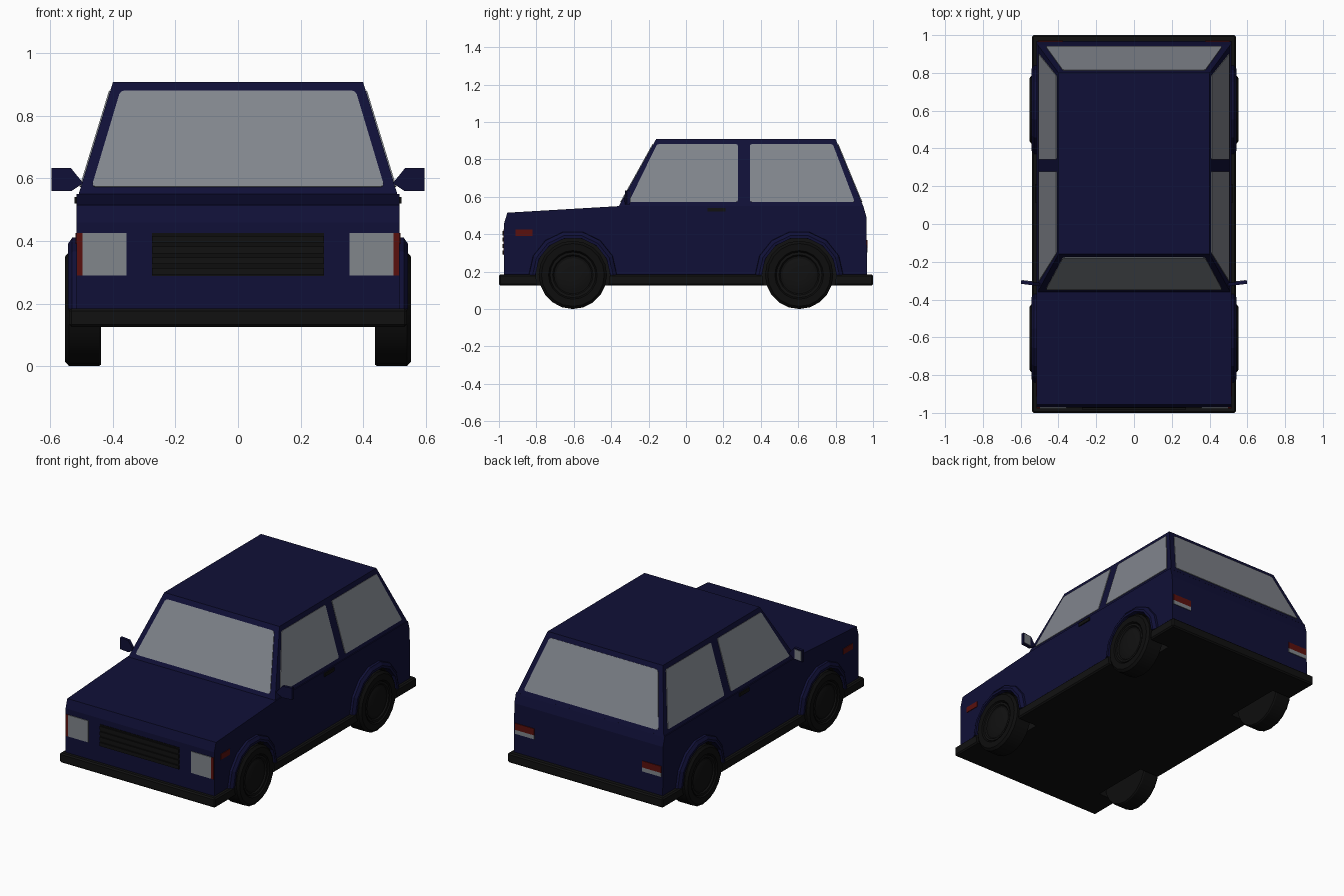
import bpy, bmesh, math
from mathutils import Vector

if "Cube" in bpy.data.objects:
    bpy.data.objects.remove(bpy.data.objects["Cube"])


def material(name, r, g, b):
    m = bpy.data.materials.new(name)
    m.diffuse_color = (r, g, b, 1)
    m.use_nodes = True
    m.node_tree.nodes["Principled BSDF"].inputs["Base Color"].default_value = m.diffuse_color
    return m


BLUE = material("navy paint", 0.005, 0.005, 0.038)
BLACK = material("black plastic", 0.0055, 0.0055, 0.0055)
TYRE = material("tyre rubber", 0.004, 0.004, 0.004)
GLASS = material("window glass", 0.22, 0.235, 0.265)
LAMP = material("lamp lens", 0.22, 0.24, 0.26)
RED = material("red lens", 0.1, 0.005, 0.004)


def finish(name, bm, mats, mirror=False):
    bmesh.ops.recalc_face_normals(bm, faces=bm.faces)
    me = bpy.data.meshes.new(name)
    bm.to_mesh(me)
    bm.free()
    ob = bpy.data.objects.new(name, me)
    bpy.context.collection.objects.link(ob)
    for m in mats:
        me.materials.append(m)
    if mirror:
        ob.modifiers.new("Mirror", 'MIRROR')
    return ob


def prism(bm, pts, step):
    """Closed solid from an outline extruded by a vector."""
    a = [bm.verts.new(p) for p in pts]
    f = bm.faces.new(a)
    ext = bmesh.ops.extrude_face_region(bm, geom=[f], use_keep_orig=True)["geom"]
    for v in ext:
        if isinstance(v, bmesh.types.BMVert):
            v.co += Vector(step)


def box(name, lo, hi, mat, mirror=False, bevel=0.0):
    bm = bmesh.new()
    (x0, y0, z0), (x1, y1, z1) = lo, hi
    prism(bm, [(x0, y0, z0), (x1, y0, z0), (x1, y1, z0), (x0, y1, z0)], (0, 0, z1 - z0))
    if bevel:
        bmesh.ops.bevel(bm, geom=bm.edges[:], offset=bevel, segments=1, affect='EDGES')
    return finish(name, bm, [mat], mirror)


def plate(name, pts, mat, mirror=False, rnd=0.014):
    """Thin plate lying on a surface, with softened corners."""
    bm = bmesh.new()
    f = bm.faces.new([bm.verts.new(p) for p in pts])
    f.normal_update()
    n = f.normal.copy()
    if n.dot(f.calc_center_median() - Vector((0, 0.2, 0.3))) < 0:
        n = -n
    if rnd:
        bmesh.ops.bevel(bm, geom=bm.verts[:], offset=rnd, segments=2,
                        profile=0.5, affect='VERTICES')
    outline = [v.co - n * 0.004 for v in bm.faces[:][0].verts]
    bm.clear()
    prism(bm, outline, n * 0.008)
    return finish(name, bm, [mat], mirror)


def revolve(bm, prof, cy, cz, segs, a0=0.0, sweep=math.tau, index=0):
    """Sweep a closed (x, radius) outline about an x-axis line."""
    full = sweep > 6.28
    rings = []
    for i in range(segs if full else segs + 1):
        a = a0 + sweep * i / segs
        rings.append([bm.verts.new((x, cy + r * math.cos(a), cz + r * math.sin(a)))
                      for x, r in prof])
    n = len(prof)
    for i in range(segs):
        p, q = rings[i], rings[(i + 1) % len(rings)]
        for j in range(n if not full else n - 1):
            bm.faces.new((p[j], p[(j + 1) % n], q[(j + 1) % n], q[j])).material_index = index
    for j in ([0, n - 1] if full else []):
        bm.faces.new([r[j] for r in rings]).material_index = index
    if not full:
        bm.faces.new(rings[0])
        bm.faces.new(rings[-1])


AXLES = {"front": -0.605, "rear": 0.605}
CZ = 0.1825

# Lower body from its side profile
bm = bmesh.new()
side = [(-0.972, 0.17), (-0.972, 0.46), (-0.955, 0.515), (-0.36, 0.55),
        (0.948, 0.55), (0.965, 0.49), (0.968, 0.17)]
prism(bm, [(-0.516, y, z) for y, z in side], (1.032, 0, 0))
body = finish("lower_body", bm, [BLUE, BLACK])

# Tapered cabin
Z0, Z1 = 0.545, 0.908
bm = bmesh.new()
rings = []
for w, y0, y1, z in ((0.511, -0.362, 0.95, Z0), (0.40, -0.16, 0.80, Z1)):
    rings.append([bm.verts.new(p) for p in ((-w, y0, z), (w, y0, z), (w, y1, z), (-w, y1, z))])
for i in range(4):
    j = (i + 1) % 4
    bm.faces.new((rings[0][i], rings[0][j], rings[1][j], rings[1][i]))
bm.faces.new(rings[0])
bm.faces.new(rings[1])
finish("cabin", bm, [BLUE])

# Black bumper and sill slab all round
skirt = box("bumper_and_sill", (-0.54, -1, 0.125), (0.54, 1, 0.185), BLACK, bevel=0.008)
skirt.data.materials.append(BLACK)

# Wheel wells cut into body and slab
bm = bmesh.new()
for cy in AXLES.values():
    for s in (1, -1):
        revolve(bm, [(s * 0.40, 0.198), (s * 0.65, 0.198)], cy, CZ, 28, index=1)
cutter = finish("wheel_well_cutter", bm, [BLUE, BLACK])
cutter.hide_render = True
cutter.hide_viewport = True
for ob in (body, skirt):
    mod = ob.modifiers.new("Wells", 'BOOLEAN')
    mod.operation = 'DIFFERENCE'
    mod.solver = 'EXACT'
    mod.object = cutter

# Wheels, hubs and arch flares
for end, cy in AXLES.items():
    bm = bmesh.new()
    revolve(bm, [(0.438, 0.12), (0.438, 0.178), (0.445, CZ), (0.54, CZ), (0.553, 0.168),
                 (0.553, 0.13), (0.54, 0.122)], cy, CZ, 20)
    tyre = finish(end + "_tyres", bm, [TYRE], True)
    bm = bmesh.new()
    revolve(bm, [(0.45, 0.121), (0.548, 0.121), (0.548, 0.108), (0.536, 0.098),
                 (0.542, 0.085), (0.545, 0.04)], cy, CZ, 20)
    hub = finish(end + "_hubs", bm, [BLACK], True)
    for ob in (tyre, hub):
        bpy.ops.object.select_all(action='DESELECT')
        ob.select_set(True)
        bpy.context.view_layer.objects.active = ob
        bpy.ops.object.shade_smooth_by_angle(angle=math.radians(30))
    bm = bmesh.new()
    revolve(bm, [(0.50, 0.2), (0.543, 0.2), (0.543, 0.215), (0.53, 0.234), (0.50, 0.238)],
            cy, CZ, 7, 0, math.pi)
    finish(end + "_arch_flares", bm, [BLUE], True)


# Windows placed on the sloping cabin planes
def lean(z, a, b):
    return a + (b - a) * (z - Z0) / (Z1 - Z0)


LOW, HIGH = 0.572, 0.88
for name, a, b in (("windscreen", -0.362, -0.16), ("rear_window", 0.95, 0.80)):
    yl, yh = lean(LOW, a, b), lean(HIGH, a, b)
    plate(name, [(-0.468, yl, LOW), (0.468, yl, LOW), (0.376, yh, HIGH), (-0.376, yh, HIGH)], GLASS)
xl, xh = lean(LOW, 0.511, 0.40), lean(HIGH, 0.511, 0.40)
for name, y0, y1, y2, y3 in (("front_side_windows", -0.305, 0.277, 0.277, -0.155),
                             ("rear_side_windows", 0.342, 0.902, 0.785, 0.342)):
    plate(name, [(xl, y0, LOW), (xl, y1, LOW), (xh, y2, HIGH), (xh, y3, HIGH)], GLASS, True, 0.008)


# Lamps on front, sides and back
def lamp(name, x0, x1, y, z0, z1, mat):
    plate(name, [(x0, y, z0), (x1, y, z0), (x1, y, z1), (x0, y, z1)], mat, True, 0)


lamp("headlights", 0.357, 0.497, -0.972, 0.29, 0.425, LAMP)
lamp("front_corner_lamps", 0.497, 0.515, -0.972, 0.29, 0.425, RED)
lamp("tail_lights", 0.375, 0.507, 0.9665, 0.327, 0.368, RED)
lamp("reversing_lights", 0.375, 0.507, 0.9665, 0.302, 0.327, LAMP)
plate("side_markers", [(0.516, -0.912, 0.39), (0.516, -0.82, 0.39),
                       (0.516, -0.82, 0.425), (0.516, -0.912, 0.425)], RED, True, 0)

# Grille with slats
box("grille", (-0.275, -0.975, 0.288), (0.275, -0.96, 0.425), TYRE)
for i in range(4):
    z = 0.292 + i * 0.034
    box("grille_slat", (-0.275, -0.981, z), (0.275, -0.97, z + 0.022), BLACK)

# Door handles
box("door_handles", (0.50, 0.115, 0.52), (0.523, 0.21, 0.541), BLACK, True)

# Door mirrors, swept slightly back, with glass on the rear
shape = [(0.495, 0.585), (0.532, 0.56), (0.597, 0.56), (0.597, 0.633), (0.534, 0.633)]
bm = bmesh.new()
prism(bm, [(x, -0.33 + (x - 0.495) * 0.13, z) for x, z in shape], (0, 0.018, 0))
finish("door_mirrors", bm, [BLUE], True)
bm = bmesh.new()
prism(bm, [(x, -0.313 + (x - 0.495) * 0.13, z)
           for x, z in ((0.54, 0.567), (0.591, 0.567), (0.591, 0.627), (0.54, 0.627))], (0, 0.004, 0))
finish("mirror_glass", bm, [LAMP], True)
